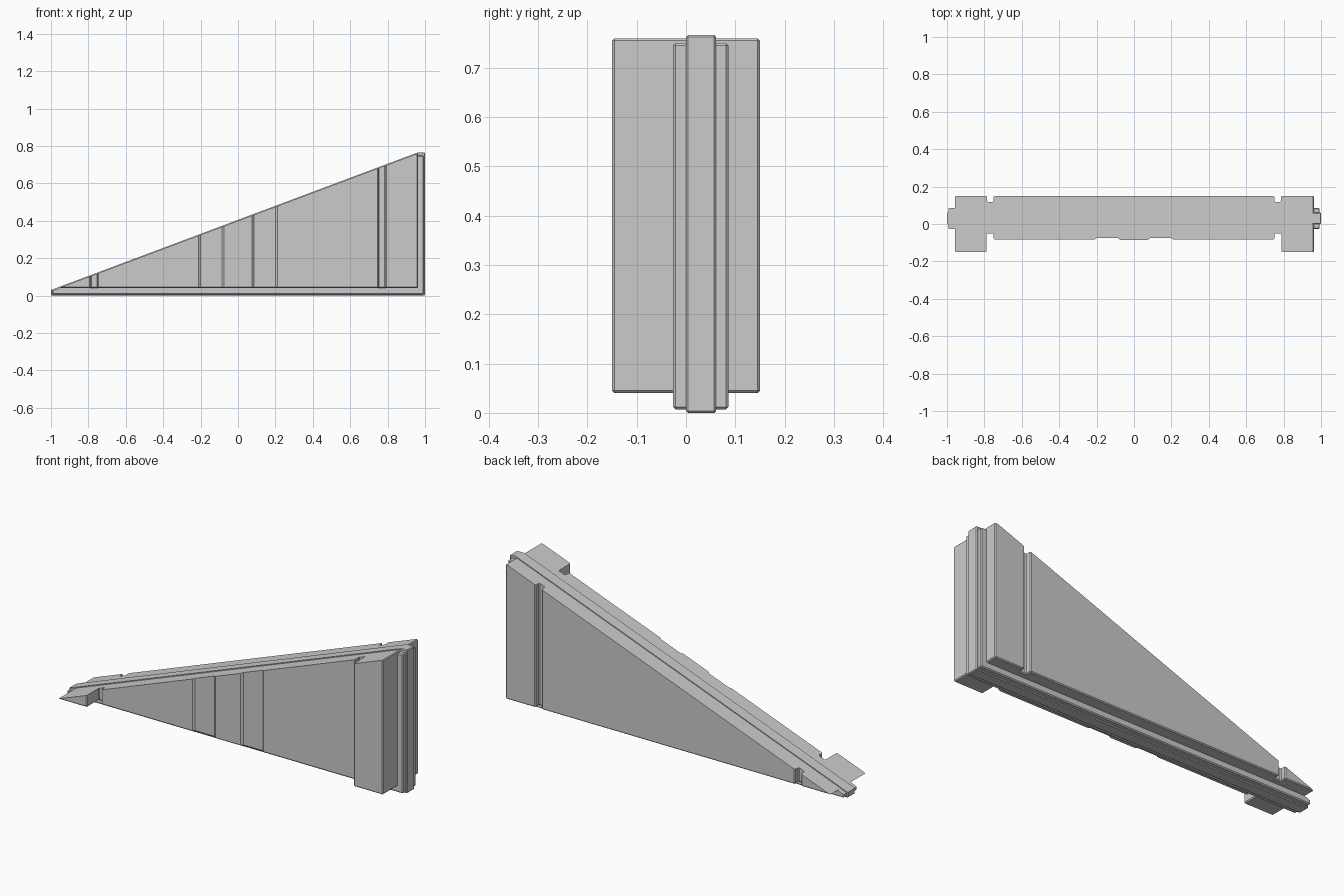
import bpy, bmesh, math

if "Cube" in bpy.data.objects:
    bpy.data.objects.remove(bpy.data.objects["Cube"])

SLOPE = 0.375  # rise of the sloping top per unit of x


def sloped_prism(name, plan, z0, z1, slope_z, chamfer):
    """Extrude a plan outline, chamfer it, then trim it with the sloping plane."""
    bm = bmesh.new()
    base = bm.faces.new([bm.verts.new((x, y, z0)) for x, y in plan])
    ext = bmesh.ops.extrude_face_region(bm, geom=[base])
    for v in ext["geom"]:
        if isinstance(v, bmesh.types.BMVert):
            v.co.z = z1
    bmesh.ops.recalc_face_normals(bm, faces=bm.faces[:])
    sharp = [e for e in bm.edges if e.calc_face_angle(0) > math.radians(50)]
    bmesh.ops.bevel(bm, geom=sharp, offset=chamfer, segments=1,
                    affect='EDGES', clamp_overlap=True)
    cut = bmesh.ops.bisect_plane(
        bm, geom=bm.verts[:] + bm.edges[:] + bm.faces[:],
        plane_co=(0, 0, slope_z), plane_no=(-SLOPE, 0, 1), clear_outer=True)
    rim = [e for e in cut["geom_cut"] if isinstance(e, bmesh.types.BMEdge)]
    bmesh.ops.contextual_create(bm, geom=rim)
    bmesh.ops.recalc_face_normals(bm, faces=bm.faces[:])
    mesh = bpy.data.meshes.new(name)
    bm.to_mesh(mesh)
    bm.free()
    ob = bpy.data.objects.new(name, mesh)
    bpy.context.collection.objects.link(ob)
    return ob


def box_plan(x, y0, y1):
    return [(-x, y0), (x, y0), (x, y1), (-x, y1)]


# Wall body: end posts, grooves and a shallow stepped front panel
front = [(0.075, -0.085), (0.085, -0.076), (0.2, -0.076), (0.21, -0.083),
         (0.75, -0.083), (0.75, -0.05), (0.788, -0.05), (0.788, -0.15), (0.962, -0.15)]
back = [(0.962, 0.15), (0.785, 0.15), (0.785, 0.118), (0.75, 0.118), (0.75, 0.15)]
half = front + back
plan = half + [(-x, y) for x, y in reversed(half)]
sloped_prism("wall_body", plan, 0.04, 0.76, 0.4, 0.005)

# Wide joining tongue around the ends and base
sloped_prism("joining_tongue", box_plan(0.993, -0.026, 0.086), 0.007, 0.75, 0.398, 0.005)

# Narrow central ridge, slightly proud on every edge
sloped_prism("central_ridge", box_plan(1.0, 0.0, 0.061), 0.0, 0.766, 0.405, 0.004)
